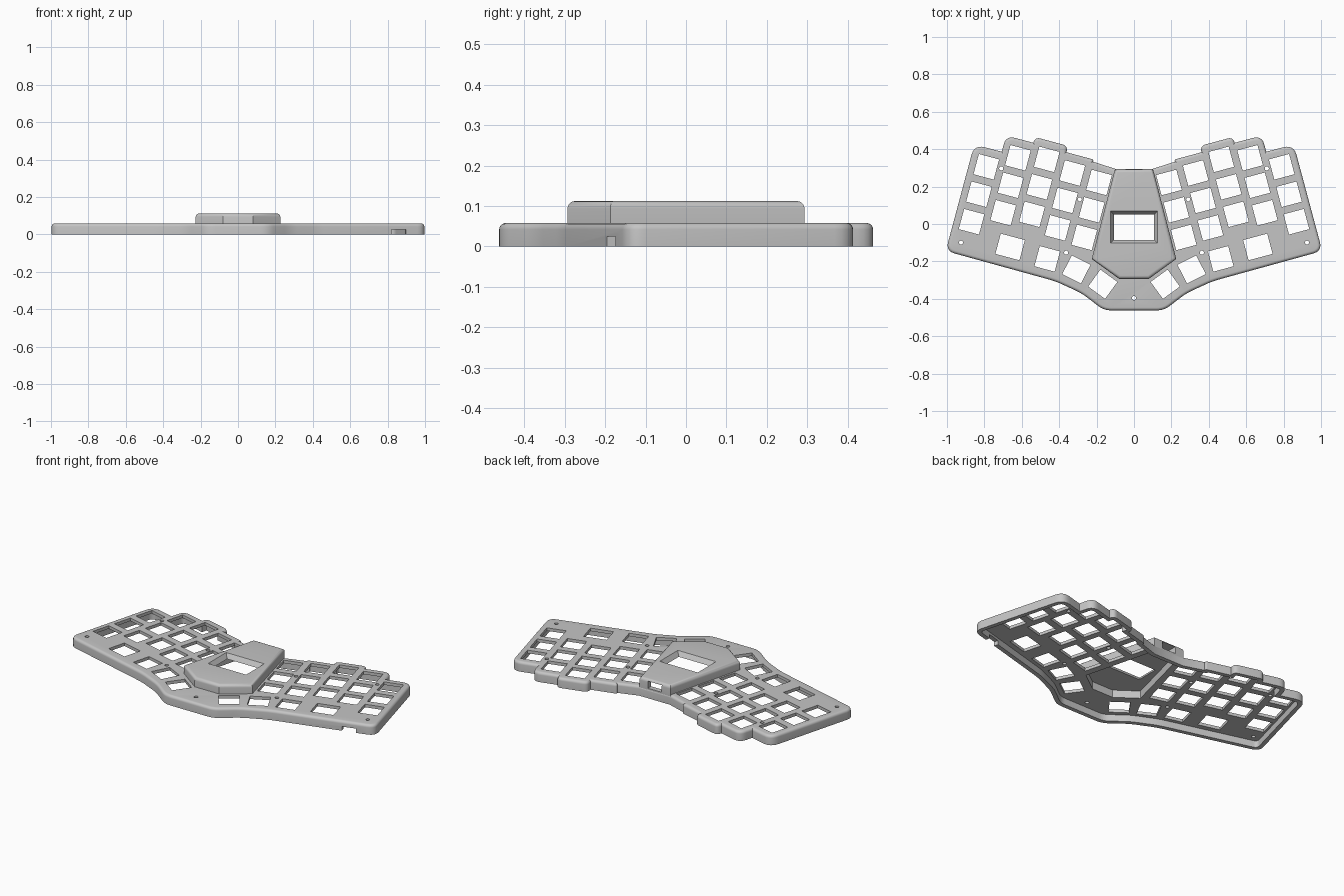
import bpy, bmesh, math
from mathutils import Vector, Matrix

cube = bpy.data.objects.get("Cube")
if cube:
    bpy.data.objects.remove(cube)

TILT = math.radians(15)
TOP, CEILING, POD_TOP = 0.058, 0.04, 0.112
HOLE, PITCH = 0.112, 0.152

grey = bpy.data.materials.new("light_grey_plastic")
grey.use_nodes = True
grey.diffuse_color = (0.56, 0.56, 0.56, 1)
grey.node_tree.nodes["Principled BSDF"].inputs["Base Color"].default_value = grey.diffuse_color


def tilted(u, v):
    """Position on the right-hand key grid, turned by the tilt angle."""
    return Matrix.Rotation(TILT, 2) @ Vector((u, v))


def mirrored(half):
    """Close a half outline of (point, radius) across x = 0."""
    return half + [(Vector((-p.x, p.y)), r) for p, r in reversed(half)]


def outline(corners, inset=0.0, steps=6):
    """Inset a counter-clockwise outline and round its corners."""
    n = len(corners)
    moved = []
    for i, (p, r) in enumerate(corners):
        d1 = (p - corners[i - 1][0]).normalized()
        d2 = (corners[(i + 1) % n][0] - p).normalized()
        n1, n2 = Vector((-d1.y, d1.x)), Vector((-d2.y, d2.x))
        turn = abs(d1.cross(d2)) / (1 + d1.dot(d2))
        q = p + (n1 + n2) / (1 + n1.dot(n2)) * inset
        moved.append((q, d1, d2, max(r - inset * turn, 0.001) if r else 0))
    pts = []
    for p, d1, d2, r in moved:
        if not r:
            pts.append(p)
            continue
        a, b = p - d1 * r, p + d2 * r
        pts += [a.lerp(p, k / steps).lerp(p.lerp(b, k / steps), k / steps)
                for k in range(steps + 1)]
    return pts


def loft(bm, rings):
    """Skin a stack of (outline, height) rings and cap both ends."""
    loops = [[bm.verts.new((p.x, p.y, z)) for p in pts] for pts, z in rings]
    for low, high in zip(loops, loops[1:]):
        for i in range(len(low)):
            j = (i + 1) % len(low)
            bm.faces.new((low[i], low[j], high[j], high[i]))
    bm.faces.new(loops[0][::-1])
    bm.faces.new(loops[-1])


def rounded_rim(corners, top, radius, steps=5):
    """Rings of a rounded upper rim."""
    angles = [math.pi / 2 * k / steps for k in range(steps + 1)]
    return [(outline(corners, radius * (1 - math.cos(a))), top - radius * (1 - math.sin(a)))
            for a in angles]


def rectangle(center, w, h, angle=0):
    rot = Matrix.Rotation(angle, 2)
    return [center + rot @ Vector((sx * w / 2, sy * h / 2))
            for sx, sy in ((-1, -1), (1, -1), (1, 1), (-1, 1))]


def circle(center, r, n=16):
    return [center + Matrix.Rotation(math.tau * k / n, 2) @ Vector((r, 0)) for k in range(n)]


def make(name, *solids):
    """Build one object from one or more lofted solids."""
    bm = bmesh.new()
    for rings in solids:
        loft(bm, rings)
    bmesh.ops.recalc_face_normals(bm, faces=bm.faces[:])
    mesh = bpy.data.meshes.new(name)
    bm.to_mesh(mesh)
    bm.free()
    mesh.materials.append(grey)
    obj = bpy.data.objects.new(name, mesh)
    bpy.context.collection.objects.link(obj)
    return obj


def cut(obj, tools):
    bpy.context.view_layer.objects.active = obj
    for tool in tools:
        mod = obj.modifiers.new(tool.name, 'BOOLEAN')
        mod.operation, mod.solver, mod.object = 'DIFFERENCE', 'EXACT', tool
        bpy.ops.object.modifier_apply(modifier=mod.name)


# Key columns, inner to outer: centre along the row and top key height
columns = [(0.238 + 0.151 * i, v) for i, v in enumerate((0.166, 0.178, 0.213, 0.181, 0.091))]
rims = [v + 0.099 for u, v in columns]

# Case outline: front edge, outer side, then the stepped back edge
half = [(Vector((0.16, -0.462)), 0.04), (Vector((0.28, -0.37)), 0.04),
        (Vector((0.42, -0.306)), 0.04),
        (tilted(0.935, -0.4), 0.05), (tilted(0.935, rims[4]), 0.06)]
for low, high, r in ((4, 3, 0.05), (3, 2, 0.03)):
    u = columns[high][0] + 0.092
    half += [(tilted(u, rims[low]), 0), (tilted(u, rims[high]), r)]
for low, high, r in ((1, 2, 0.033), (0, 1, 0.011)):
    u = columns[high][0] - 0.092
    half += [(tilted(u, rims[high]), r), (tilted(u, rims[low]), 0)]
half += [(Vector((0.1, 0.295)), 0)]
case_corners = mirrored(half)

# Case: hollow from below, rounded upper rim
inner = outline(case_corners, 0.025)
case = make("case", [(inner, CEILING), (inner, 0), (outline(case_corners), 0)]
            + rounded_rim(case_corners, TOP, 0.016))

# Pod: raised housing in the middle
pod_corners = mirrored([(Vector((0.08, -0.293)), 0), (Vector((0.226, -0.187)), 0),
                        (Vector((0.102, 0.293)), 0)])
pod = make("display_pod", [(outline(pod_corners), 0.046)]
           + rounded_rim(pod_corners, POD_TOP, 0.018))

# Key and screw openings for both halves: centre, width, angle
keys = [(tilted(u, v - PITCH * row), HOLE, TILT) for u, v in columns for row in range(3)]
keys += [(tilted(0.608, -0.29), 0.133, TILT), (tilted(0.4, -0.3), HOLE, TILT),
         (Vector((0.308, -0.243)), HOLE, math.radians(27)),
         (Vector((0.167, -0.322)), HOLE, math.radians(36))]
screws = [Vector(p) for p in ((0.925, -0.1), (0.71, 0.297), (0.29, 0.132), (0.363, -0.153))]
shapes = [circle(Vector((0, -0.395)), 0.011)]
for side in (1, -1):
    flip = Vector((side, 1))
    shapes += [rectangle(c * flip, w, HOLE, a * side) for c, w, a in keys]
    shapes += [circle(s * flip, 0.011) for s in screws]

# Cutters
key_cutter = make("key_and_screw_cutter", *[[(s, -0.1), (s, 0.2)] for s in shapes])
cavity = outline(pod_corners, 0.03)
cavity_cutter = make("pod_cavity_cutter", [(cavity, 0.02), (cavity, 0.085)])
notch = rectangle(Vector((0.86, -0.185)), 0.08, 0.1, TILT)
notch_cutter = make("cable_notch_cutter", [(notch, -0.05), (notch, 0.025)])
middle = Vector((0, -0.017))
window_cutter = make("window_cutter", [(rectangle(middle, 0.208, 0.128), 0.08),
                                       (rectangle(middle, 0.252, 0.172), POD_TOP + 0.001)])
port = rectangle(Vector((0, 0.29)), 0.09, 0.12)
port_cutter = make("port_cutter", [(port, 0.0585), (port, 0.1)])
cutters = [cavity_cutter, key_cutter, notch_cutter, window_cutter, port_cutter]

cut(case, cutters[:3])
cut(pod, [cavity_cutter, window_cutter, port_cutter])
for tool in cutters:
    bpy.data.objects.remove(tool)

# Smooth shading with sharp edges kept
for obj in (case, pod):
    bpy.ops.object.select_all(action='DESELECT')
    obj.select_set(True)
    bpy.context.view_layer.objects.active = obj
    bpy.ops.object.shade_smooth_by_angle(angle=math.radians(30))
